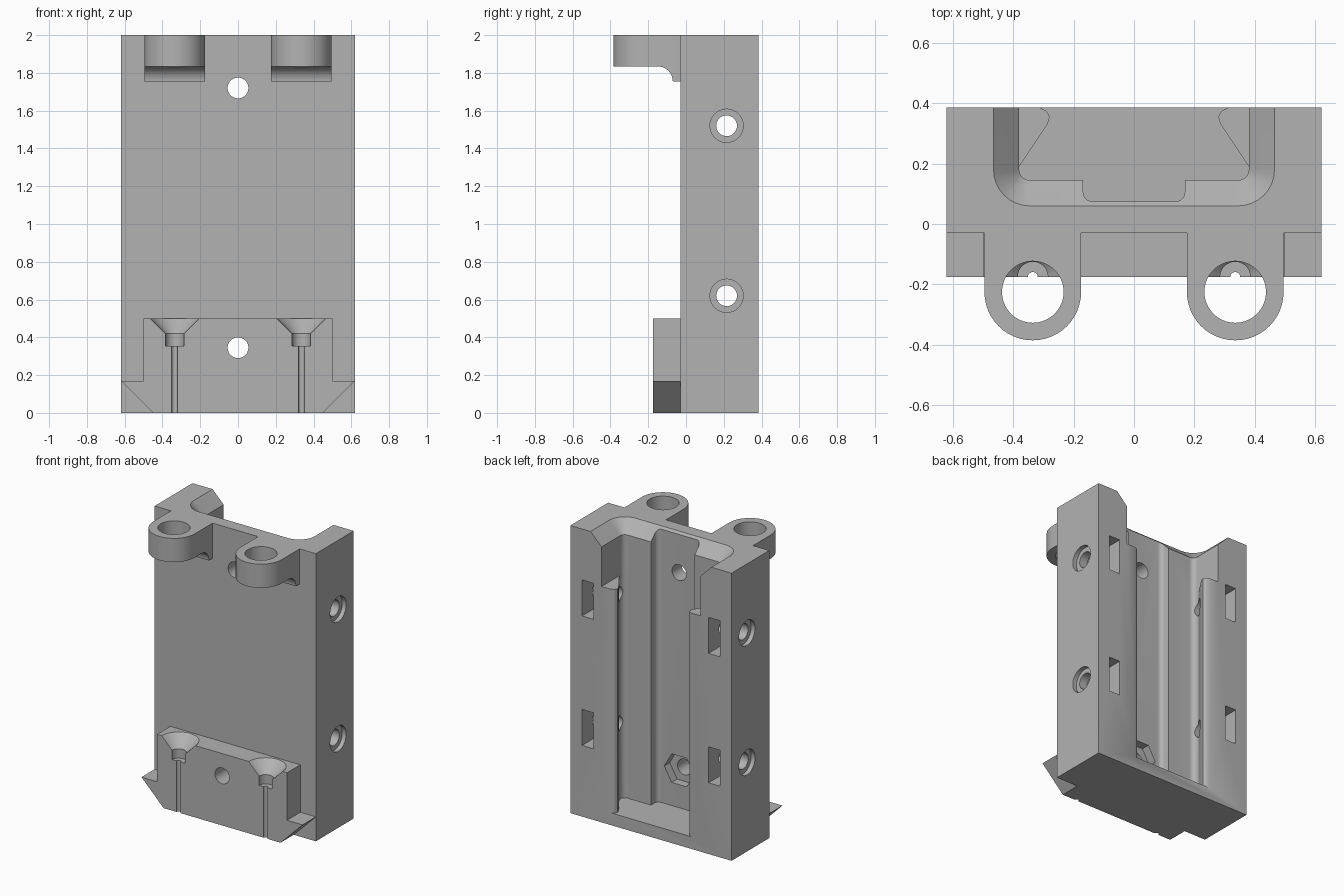
import bpy, bmesh
from math import pi, cos, sin, tan
from mathutils import Vector

if "Cube" in bpy.data.objects:
    bpy.data.objects.remove(bpy.data.objects["Cube"])

grey = bpy.data.materials.new("plain grey")
grey.use_nodes = True
grey.diffuse_color = (0.45, 0.45, 0.45, 1)
grey.node_tree.nodes["Principled BSDF"].inputs["Base Color"].default_value = grey.diffuse_color

PLACE = {"x": lambda a, b, h: (h, a, b),
         "y": lambda a, b, h: (a, h, b),
         "z": lambda a, b, h: (a, b, h)}


def loft(name, axis, rings):
    """Solid through matching outlines, each given as (position on axis, points)."""
    bm = bmesh.new()
    loops = [[bm.verts.new(PLACE[axis](a, b, h)) for a, b in pts] for h, pts in rings]
    for lo, hi in zip(loops, loops[1:]):
        for i in range(len(lo)):
            bm.faces.new((lo[i - 1], lo[i], hi[i], hi[i - 1]))
    bm.faces.new(loops[0])
    bm.faces.new(loops[-1])
    bmesh.ops.recalc_face_normals(bm, faces=bm.faces)
    mesh = bpy.data.meshes.new(name)
    bm.to_mesh(mesh)
    bm.free()
    mesh.materials.append(grey)
    ob = bpy.data.objects.new(name, mesh)
    bpy.context.collection.objects.link(ob)
    return ob


def prism(name, axis, pts, start, end):
    return loft(name, axis, [(start, pts), (end, pts)])


def ring(a, b, r, n=40, turn=0.0):
    return [(a + r * cos(turn + 2 * pi * i / n), b + r * sin(turn + 2 * pi * i / n))
            for i in range(n)]


def rect(a0, a1, b0, b1):
    return [(a0, b0), (a1, b0), (a1, b1), (a0, b1)]


def rounded(corners, steps=8):
    """Outline whose corners (a, b, radius) are replaced by arcs."""
    out = []
    for i, (a, b, r) in enumerate(corners):
        p = Vector((a, b))
        if not r:
            out.append((a, b))
            continue
        u = (Vector(corners[i - 1][:2]) - p).normalized()
        v = (Vector(corners[(i + 1) % len(corners)][:2]) - p).normalized()
        half = u.angle(v) / 2
        centre = p + (u + v).normalized() * (r / sin(half))
        s = p + u * (r / tan(half)) - centre
        e = p + v * (r / tan(half)) - centre
        sweep = pi - 2 * half
        for k in range(steps + 1):
            t = k / steps
            arc = (s * sin((1 - t) * sweep) + e * sin(t * sweep)) / sin(sweep)
            out.append(tuple(centre + arc))
    return out


def mirrored(half):
    return half + [(-p[0],) + tuple(p[1:]) for p in reversed(half)]


def boolean(ob, cutters, operation="DIFFERENCE"):
    for cutter in cutters:
        cutter.hide_render = True
        mod = ob.modifiers.new("cut", "BOOLEAN")
        mod.operation, mod.solver, mod.object = operation, "EXACT", cutter
        bpy.context.view_layer.objects.active = ob
        bpy.ops.object.modifier_apply(modifier=mod.name)
        bpy.data.objects.remove(cutter)


def smooth(ob):
    bpy.ops.object.select_all(action="DESELECT")
    ob.select_set(True)
    bpy.context.view_layer.objects.active = ob
    bpy.ops.object.shade_smooth_by_angle(angle=pi / 6)


W, BACK, FRONT = 0.62, 0.385, -0.03
HOLE = 0.055

# Main body block
body = prism("body", "z", rect(-W, W, FRONT, BACK), 0, 2)

# Dovetail channel with a shallow central groove, open to the back
channel = rounded(mirrored([
    (0.315, 0.5, 0), (0.315, 0.387, 0), (0.29, 0.374, 0), (0.279, 0.355, 0),
    (0.285, 0.333, 0), (0.38, 0.19, 0), (0.38, 0.145, 0.035),
    (0.168, 0.145, 0), (0.168, 0.075, 0.03)]))
cuts = [prism("channel_cut", "z", channel, 0.085, 2.1)]


# Wider mouth at the top with a chamfered rim
def mouth(grow):
    return rounded(mirrored([(0.38 + grow, 0.5, 0), (0.38 + grow, 0.145 - grow, 0.035 + grow)]))


cuts.append(loft("mouth_cut", "z", [(1.64, mouth(0)), (1.915, mouth(0)), (2.05, mouth(0.135))]))

# Side screw holes with counterbores, and nut slots from the back
for z in (0.62, 1.52):
    for s in (-1, 1):
        cuts.append(prism("side_hole_cut", "x", ring(0.215, z, HOLE), s * 0.3, s * 0.7))
        cuts.append(prism("counterbore_cut", "x", ring(0.215, z, 0.088), s * 0.59, s * 0.7))
        nut = [(0.5, z - 0.125), (0.5, z + 0.125), (0.143, z + 0.125),
               (0.071, z), (0.143, z - 0.125)]
        cuts.append(prism("nut_slot_cut", "x", nut, s * 0.443, s * 0.53))

# Front screw holes, the lower one with a hexagonal nut pocket
for z in (0.345, 1.72):
    cuts.append(prism("front_hole_cut", "y", ring(0, z, HOLE), -0.3, 0.2))
cuts.append(prism("nut_pocket_cut", "y", ring(0, 0.345, 0.115, 6), 0.015, 0.2))
boolean(body, cuts)
smooth(body)

# Pierced lugs at the top of the front
for side, s in (("left", 1), ("right", -1)):
    x, y, r = s * 0.335, -0.225, 0.16
    plan = [(x + r * cos(pi + pi * i / 24), y + r * sin(pi + pi * i / 24)) for i in range(25)]
    plan += [(x + r, FRONT), (x - r, FRONT)]
    lug = prism(side + "_lug", "z", plan, 1.7, 2)
    under = [(-0.15 + 0.08 * sin(pi / 2 * i / 10), 1.755 + 0.08 * cos(pi / 2 * i / 10))
             for i in range(11)]
    under += [(0.1, 1.755), (0.1, 1.6), (-0.5, 1.6), (-0.5, 1.835)]
    boolean(lug, [prism("underside_cut", "x", under, x - 0.3, x + 0.3),
                  prism("lug_hole_cut", "z", ring(x, y, 0.102), 1.6, 2.1)])
    smooth(lug)

# Foot block with flared lower corners
foot = prism("foot_block", "y", mirrored(
    [(0.45, 0), (W, 0.17), (0.5, 0.17), (0.5, 0.5)]), -0.175, FRONT)
cuts = [prism("front_hole_cut", "y", ring(0, 0.345, HOLE), -0.3, 0.2)]
# Half-open funnels with a collar and a narrow slit below
for x in (-0.335, 0.335):
    steps = [(-0.1, 0.016), (0.355, 0.016), (0.355, 0.05), (0.42, 0.05), (0.52, 0.15)]
    cuts.append(loft("funnel_cut", "z", [(z, ring(x, -0.175, r)) for z, r in steps]))
boolean(foot, cuts)
smooth(foot)
